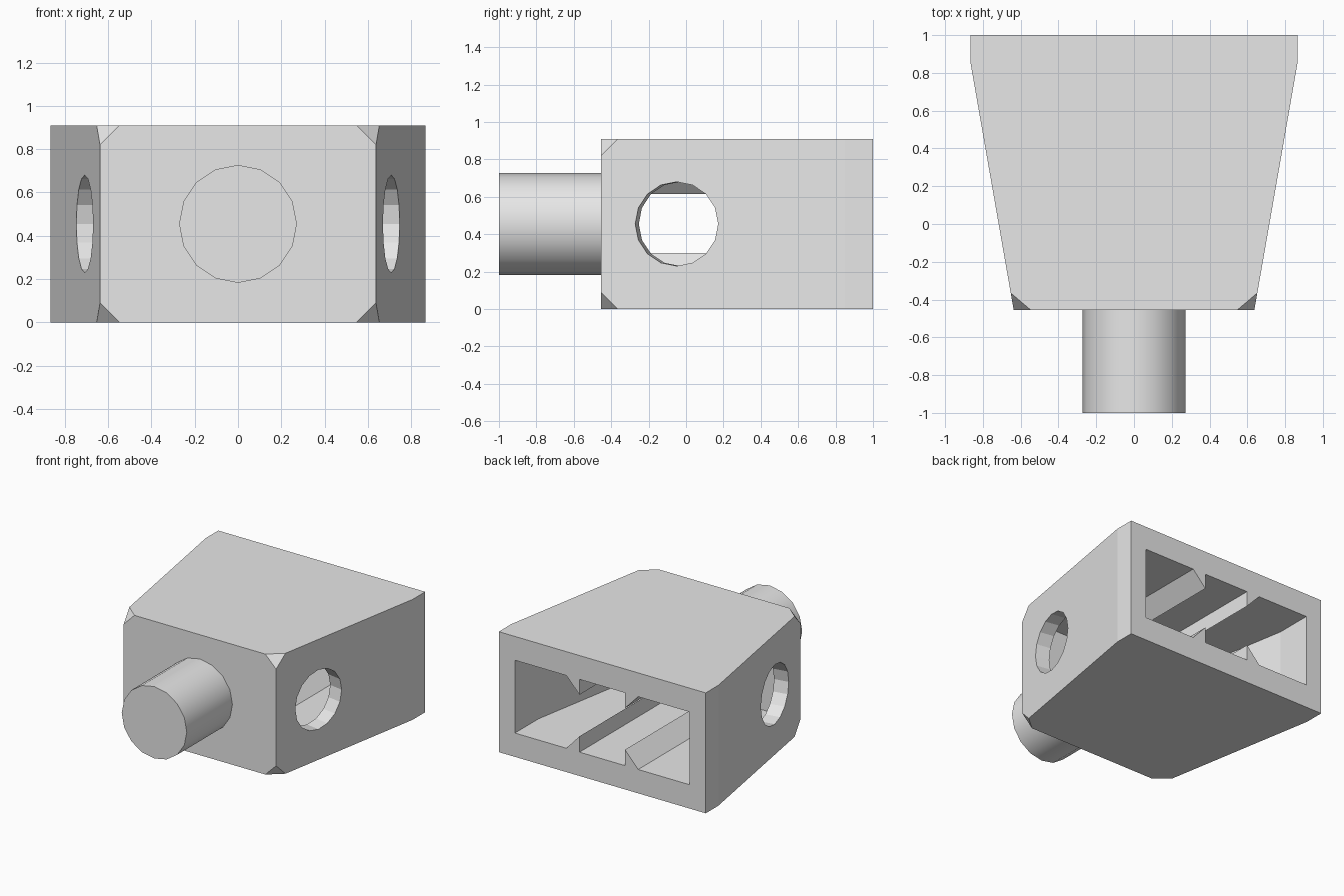
import bpy, bmesh, math
from mathutils import Vector

if "Cube" in bpy.data.objects:
    bpy.data.objects.remove(bpy.data.objects["Cube"], do_unlink=True)

H, MID = 0.91, 0.455            # body height and mid height
FRONT, BEND, BACK = -0.455, 0.85, 1.0
WIDE, NARROW = 0.865, 0.637     # half widths at back and front
CUT = 0.09                      # corner cut size
SLOPE = (WIDE - NARROW) / (BEND - FRONT)
FLOOR, CEILING = 0.18, 0.73     # cavity limits
CAVITY_FRONT = -0.28

grey = bpy.data.materials.new("light grey")
grey.use_nodes = True
grey.diffuse_color = (0.8, 0.8, 0.8, 1)
grey.node_tree.nodes["Principled BSDF"].inputs["Base Color"].default_value = (0.8, 0.8, 0.8, 1)


def hull(name, points):
    """Convex solid around a few corner points."""
    bm = bmesh.new()
    for p in points:
        bm.verts.new(p)
    bmesh.ops.convex_hull(bm, input=bm.verts)
    bmesh.ops.dissolve_limit(bm, angle_limit=0.01, verts=bm.verts, edges=bm.edges)
    bmesh.ops.recalc_face_normals(bm, faces=bm.faces)
    mesh = bpy.data.meshes.new(name)
    bm.to_mesh(mesh)
    bm.free()
    mesh.materials.append(grey)
    obj = bpy.data.objects.new(name, mesh)
    bpy.context.collection.objects.link(obj)
    return obj


def rod(name, radius, depth, centre, axis):
    bpy.ops.mesh.primitive_cylinder_add(vertices=16, radius=radius, depth=depth, location=centre)
    obj = bpy.context.object
    obj.name = name
    obj.rotation_euler = Vector(axis).to_track_quat('Z', 'Y').to_euler()
    obj.data.materials.append(grey)
    return obj


def activate(obj):
    bpy.ops.object.select_all(action='DESELECT')
    obj.select_set(True)
    bpy.context.view_layer.objects.active = obj


def carve(target, cutter):
    cutter.hide_render = True
    mod = target.modifiers.new("cut", 'BOOLEAN')
    mod.operation, mod.solver, mod.object = 'DIFFERENCE', 'EXACT', cutter
    activate(target)
    bpy.ops.object.modifier_apply(modifier=mod.name)
    bpy.data.objects.remove(cutter, do_unlink=True)


# Tapered body with four clipped front corners
corners = []
for s in (-1, 1):
    for z, inward in ((0, 1), (H, -1)):
        corners += [(s * WIDE, BACK, z), (s * WIDE, BEND, z),
                    (s * (NARROW + CUT * SLOPE), FRONT + CUT, z),
                    (s * (NARROW - CUT), FRONT, z),
                    (s * NARROW, FRONT, z + inward * CUT)]
body = hull("body", corners)

# Cavity open at the back
plan = [(0.73, BACK + 0.1), (0.73, 0.72), (0.73 - SLOPE * (0.72 - CAVITY_FRONT), CAVITY_FRONT)]
carve(body, hull("cavity_cutter", [(s * x, y, z) for s in (-1, 1)
                                   for x, y in plan for z in (FLOOR, CEILING)]))

# Round holes square to the sloping side walls
for s in (-1, 1):
    y = -0.05
    centre = (s * (WIDE - SLOPE * (BEND - y)), y, MID)
    carve(body, rod("hole_cutter", 0.225, 0.3, centre, (s, -SLOPE, 0)))

# Wedge ribs along the floor and ceiling
for side, s in (("left", 1), ("right", -1)):
    for level, z, tip in (("floor", FLOOR, 0.3), ("ceiling", CEILING, 0.614)):
        hull(f"{side}_{level}_rib", [(s * x, y, h) for y in (CAVITY_FRONT, BACK)
                                     for x, h in ((0.19, z), (0.3, z), (0.19, tip))])

# Round post at the front
post = rod("front_post", 0.272, 0.56, (0, -0.72, MID), (0, -1, 0))
activate(post)
bpy.ops.object.shade_smooth_by_angle(angle=math.radians(35))
